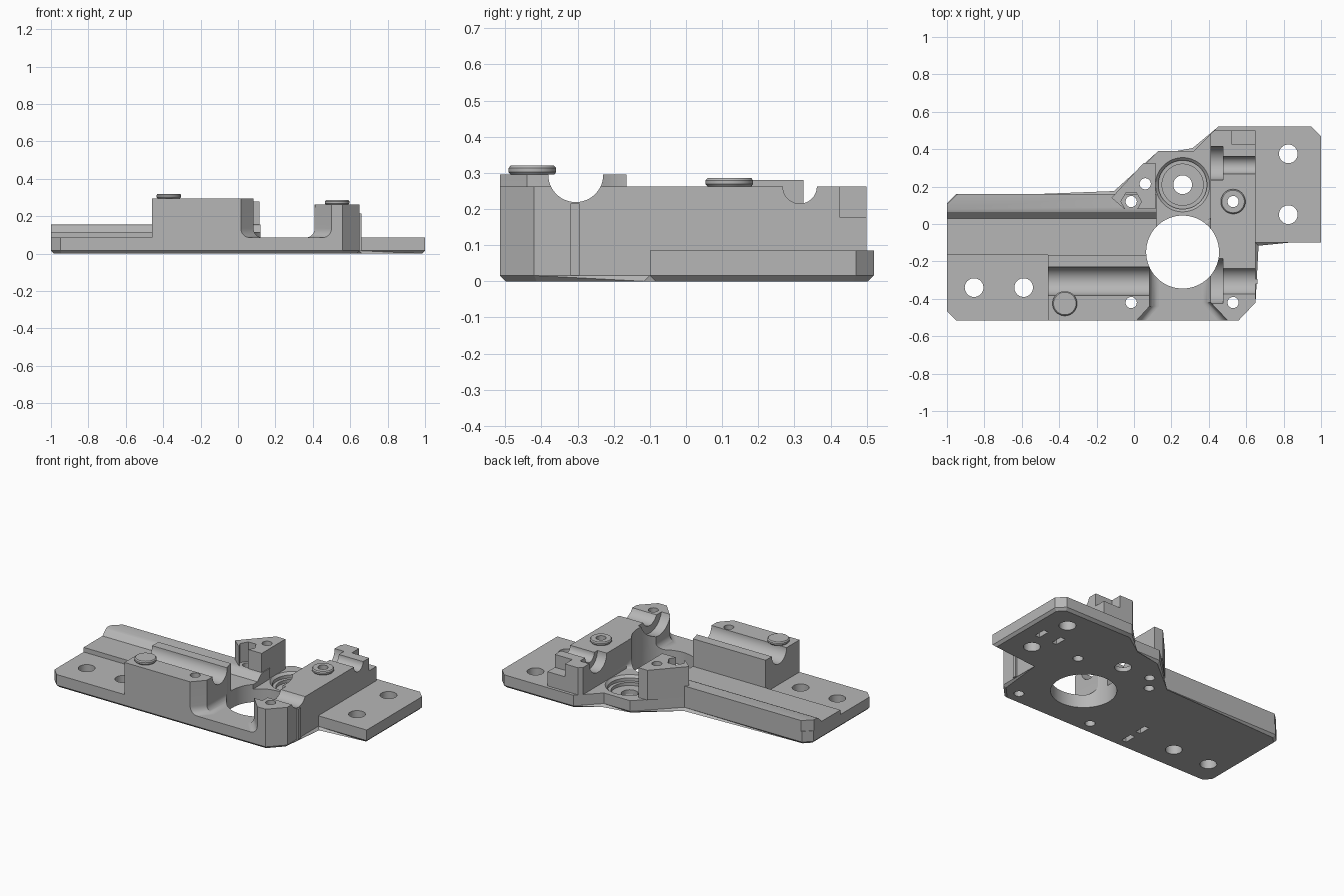
import bpy, bmesh, math

cube = bpy.data.objects.get("Cube")
if cube:
    bpy.data.objects.remove(cube, do_unlink=True)

grey = bpy.data.materials.new("plain_grey")
grey.use_nodes = True
grey.diffuse_color = (0.47, 0.47, 0.47, 1)
grey.node_tree.nodes["Principled BSDF"].inputs["Base Color"].default_value = grey.diffuse_color

PLATE = 0.085  # top of the base plate


def loft(bm, rings):
    """Skin a closed solid through rings with equal point counts."""
    loops = [[bm.verts.new(p) for p in ring] for ring in rings]
    n = len(loops[0])
    for a, b in zip(loops, loops[1:]):
        for i in range(n):
            j = (i + 1) % n
            bm.faces.new((a[i], a[j], b[j], b[i]))
    bm.faces.new(loops[0][::-1])
    bm.faces.new(loops[-1])


def turned(bm, x, y, steps, sides=48):
    """Upright round solid from (radius, height) steps."""
    loft(bm, [[(x + r * math.cos(math.tau * i / sides), y + r * math.sin(math.tau * i / sides), z)
               for i in range(sides)] for r, z in steps])


def along_x(bm, profile, x0, x1):
    loft(bm, [[(x, y, z) for y, z in profile] for x in (x0, x1)])


def upright(bm, outline, z0, z1):
    loft(bm, [[(x, y, z) for x, y in outline] for z in (z0, z1)])


def circle(y, z, r, sides=48):
    return [(y + r * math.cos(math.tau * i / sides), z + r * math.sin(math.tau * i / sides))
            for i in range(sides)]


def box(x0, x1, y0, y1):
    return [(x0, y0), (x1, y0), (x1, y1), (x0, y1)]


def flared(bm, outline, top, shift, moves):
    """Upright block whose chosen side sweeps out into the plate in a cove."""
    rings = []
    for k in range(9):
        t = math.pi / 2 * k / 8
        out = 0.05 * (1 - math.sin(t))
        z = PLATE + 0.05 * (1 - math.cos(t))
        rings.append([(x + shift * out * moves(x, y), y, z) for x, y in outline])
    rings.append([(x, y, top) for x, y in outline])
    loft(bm, rings)


def finish(name, bm):
    bmesh.ops.recalc_face_normals(bm, faces=bm.faces)
    mesh = bpy.data.meshes.new(name)
    bm.to_mesh(mesh)
    bm.free()
    mesh.materials.append(grey)
    obj = bpy.data.objects.new(name, mesh)
    bpy.context.collection.objects.link(obj)
    return obj


parts = []


def part(name, bm, *cutters):
    obj = finish(name, bm)
    for cutter in cutters:
        mod = obj.modifiers.new("cut", "BOOLEAN")
        mod.operation, mod.solver, mod.object = "DIFFERENCE", "EXACT", cutter
    parts.append(obj)


# Through holes, bearing seat and tie slots
bm = bmesh.new()
for x, y in ((-0.855, -0.34), (-0.59, -0.34), (0.825, 0.375), (0.825, 0.05)):
    turned(bm, x, y, ((0.05, -0.1), (0.05, 0.4)), 32)
for x, y in ((-0.015, -0.42), (0.53, -0.42), (0.06, 0.215), (-0.015, 0.12), (0.53, 0.12)):
    turned(bm, x, y, ((0.03, -0.1), (0.03, 0.4)), 24)
turned(bm, 0.26, -0.15, ((0.195, -0.1), (0.195, 0.4)), 64)
turned(bm, 0.26, 0.21, ((0.05, -0.1), (0.05, 0.03), (0.11, 0.03), (0.11, 0.05),
                        (0.13, 0.05), (0.13, 0.07), (0.145, PLATE), (0.145, 0.11)), 64)
for x, y in ((0.75, 0.205), (0.88, 0.205), (-0.3, -0.41), (-0.3, -0.28)):
    upright(bm, box(x - 0.017, x + 0.017, y - 0.04, y + 0.04), -0.05, 0.04)
holes = finish("hole_cutter", bm)

# Rod channels
bm = bmesh.new()
along_x(bm, circle(-0.305, 0.295, 0.076), -0.6, 0.8)
along_x(bm, circle(0.315, 0.262, 0.047), 0.3, 0.8)
channels = finish("channel_cutter", bm)

# Wider pockets, nut seat and rear step
bm = bmesh.new()
along_x(bm, circle(-0.305, 0.295, 0.125), 0.35, 0.475)
along_x(bm, circle(0.325, 0.262, 0.09), 0.35, 0.475)
turned(bm, -0.015, 0.12, ((0.055, 0.13), (0.055, 0.4)), 6)
upright(bm, box(0.525, 0.8, 0.425, 0.7), 0.178, 0.5)
pockets = finish("pocket_cutter", bm)

# Chamfer on the rail's outer corner
bm = bmesh.new()
upright(bm, [(-1.1, 0.01), (-0.84, 0.26), (-1.1, 0.26)], 0, 0.4)
corner = finish("corner_cutter", bm)

# Base plate with chamfered lower edge
bm = bmesh.new()
upright(bm, [(-1, -0.465), (-0.95, -0.515), (0.56, -0.515), (0.65, -0.42), (0.65, -0.1),
             (1, -0.1), (1, 0.47), (0.95, 0.52), (0.45, 0.52), (0.32, 0.39), (0.13, 0.39),
             (-0.1, 0.16), (-0.95, 0.16), (-1, 0.11)], 0, PLATE)
low = [e for e in bm.edges if all(v.co.z < 0.001 for v in e.verts)]
bmesh.ops.bevel(bm, geom=low, offset=0.016, segments=1, affect="EDGES")
part("base_plate", bm, holes)

# Stepped rail along the back
bm = bmesh.new()
along_x(bm, [(-0.165, PLATE), (-0.165, 0.115), (0.03, 0.115), (0.065, 0.15), (0.08, 0.155),
             (0.16, 0.155), (0.16, PLATE)], -1, 0.12)
part("back_rail", bm, holes, corner)

# Front clamp block
bm = bmesh.new()
flared(bm, [(-0.46, -0.515), (0.015, -0.515), (0.083, -0.44), (0.083, -0.165), (-0.46, -0.165)],
       0.295, 1, lambda x, y: x > 0)
part("front_block", bm, holes, channels)

# Side clamp block
bm = bmesh.new()
flared(bm, [(0.5, -0.515), (0.56, -0.515), (0.65, -0.42), (0.65, 0.5), (0.43, 0.5),
            (0.408, 0.478), (0.408, 0.03), (0.41, 0), (0.41, -0.42)],
       0.262, -1, lambda x, y: x < 0.52 and y < 0.02)
part("side_block", bm, holes, channels, pockets)

# Back post with nut seat
bm = bmesh.new()
upright(bm, [(-0.12, 0.14), (-0.05, 0.08), (0.115, 0.08), (0.115, 0.325), (0.05, 0.325)],
        PLATE, 0.28)
part("back_post", bm, holes, pockets)

# Round bosses
for name, x, y, z, h in (("front_boss", -0.37, -0.425, 0.295, 0.025),
                         ("side_boss", 0.53, 0.12, 0.262, 0.024)):
    bm = bmesh.new()
    turned(bm, x, y, ((0.06, z), (0.066, z + 0.007), (0.066, z + h - 0.007), (0.06, z + h)))
    part(name, bm, holes)

# Small rib on the outer wall
bm = bmesh.new()
upright(bm, box(0.64, 0.66, -0.32, -0.295), 0.016, 0.215)
part("side_rib", bm)

# Apply the cuts, drop the cutters, smooth the curved walls
for obj in parts:
    bpy.ops.object.select_all(action="DESELECT")
    bpy.context.view_layer.objects.active = obj
    obj.select_set(True)
    for mod in list(obj.modifiers):
        bpy.ops.object.modifier_apply(modifier=mod.name)
    bpy.ops.object.shade_smooth_by_angle(angle=math.radians(25))
for cutter in (holes, channels, pockets, corner):
    bpy.data.objects.remove(cutter, do_unlink=True)
